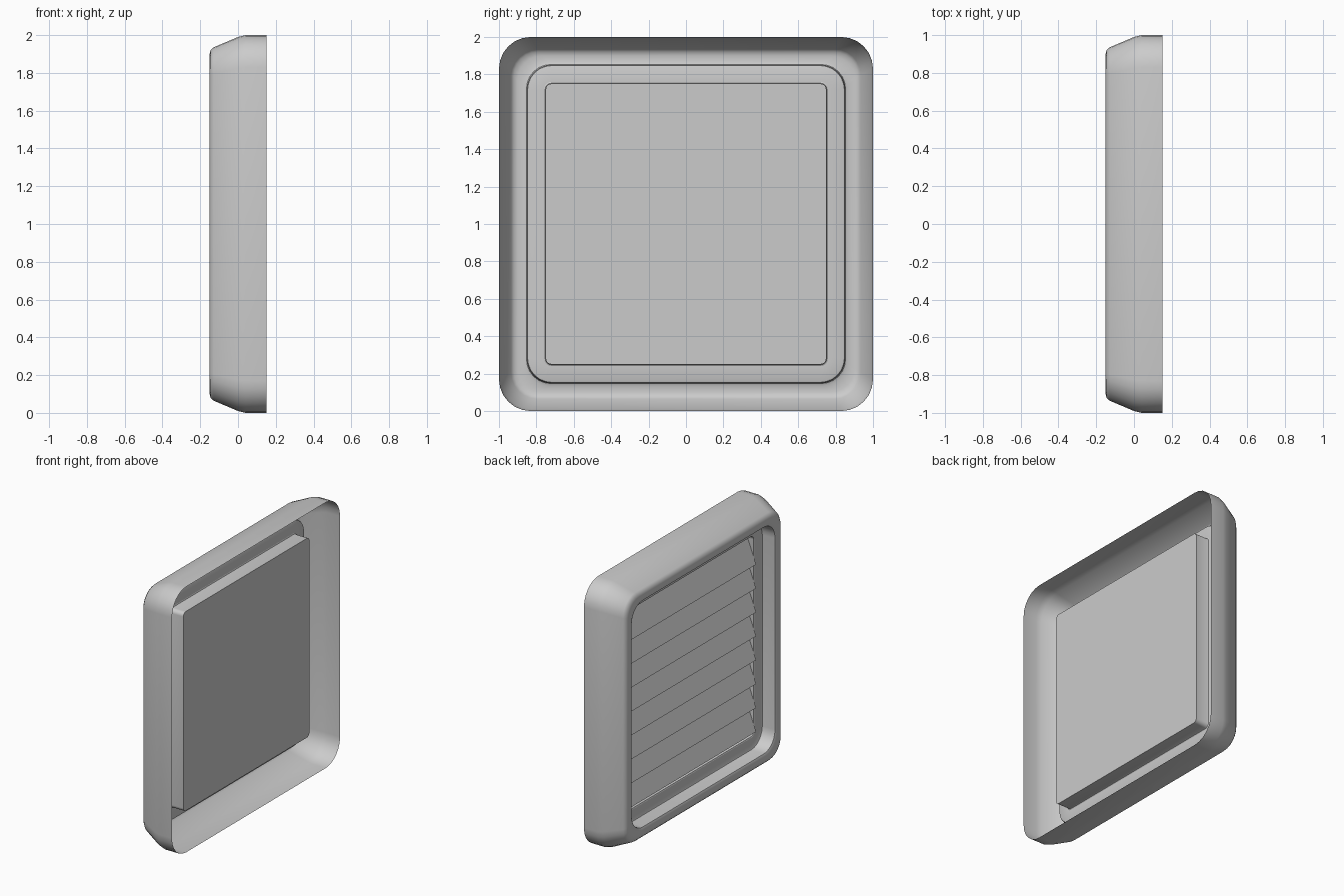
import bpy, bmesh
from math import pi, cos, sin

if "Cube" in bpy.data.objects:
    bpy.data.objects.remove(bpy.data.objects["Cube"])

SEG = 6  # segments per rounded corner


def loop(bm, half, x, r):
    """Rounded square in the YZ plane, centred on z = 1."""
    verts = []
    for k in range(4):
        a0 = k * pi / 2
        cy = (half - r) * (1 if k in (0, 3) else -1)
        cz = (half - r) * (1 if k in (0, 1) else -1)
        for i in range(SEG + 1):
            a = a0 + i / SEG * pi / 2
            verts.append(bm.verts.new((x, cy + r * cos(a), 1 + cz + r * sin(a))))
    return verts


def finish(bm, name, smooth):
    bmesh.ops.recalc_face_normals(bm, faces=bm.faces)
    me = bpy.data.meshes.new(name)
    bm.to_mesh(me)
    bm.free()
    ob = bpy.data.objects.new(name, me)
    bpy.context.collection.objects.link(ob)
    if smooth:
        bpy.ops.object.select_all(action='DESELECT')
        ob.select_set(True)
        bpy.context.view_layer.objects.active = ob
        bpy.ops.object.shade_smooth_by_angle(angle=0.6)
    return ob


def shell(name, profile, cap=False):
    """Sweep (half size, x, corner radius) points round the square."""
    bm = bmesh.new()
    loops = [loop(bm, *p) for p in profile]
    for a, b in zip(loops, loops[1:]):
        n = len(a)
        for i in range(n):
            j = (i + 1) % n
            bm.faces.new((a[i], a[j], b[j], b[i]))
    if cap:
        bm.faces.new(loops[-1])
    return finish(bm, name, True)


# Thin outer frame: side wall, sloped edge, front face, recessed ledge
shell("vent_frame", [
    (1.0, .15, .17), (1.0, .04, .17), (.99, 0, .165),
    (.935, -.13, .14), (.92, -.145, .13), (.90, -.15, .13),
    (.865, -.15, .13), (.853, -.144, .13), (.85, -.13, .13),
    (.85, -.05, .13), (.847, -.043, .13), (.84, -.04, .125), (.76, -.04, .04)])

# Back tray closing the opening behind the louvers
shell("back_tray", [(.76, -.04, .04), (.753, -.037, .035),
                    (.75, -.03, .03), (.75, .07, .03)], cap=True)

# Eight sloping louvers, each a wedge across the opening
COUNT, PITCH, BOTTOM = 8, .18, .28
for i in range(COUNT):
    z = BOTTOM + i * PITCH
    section = [(-.06, z), (.01, z + PITCH), (.02, z + PITCH), (.02, z)]
    bm = bmesh.new()
    left, right = [[bm.verts.new((x, y, h)) for x, h in section] for y in (-.748, .748)]
    bm.faces.new(left)
    bm.faces.new(right)
    for k in range(4):
        j = (k + 1) % 4
        bm.faces.new((left[k], left[j], right[j], right[k]))
    finish(bm, f"louver_{i + 1}", False)
